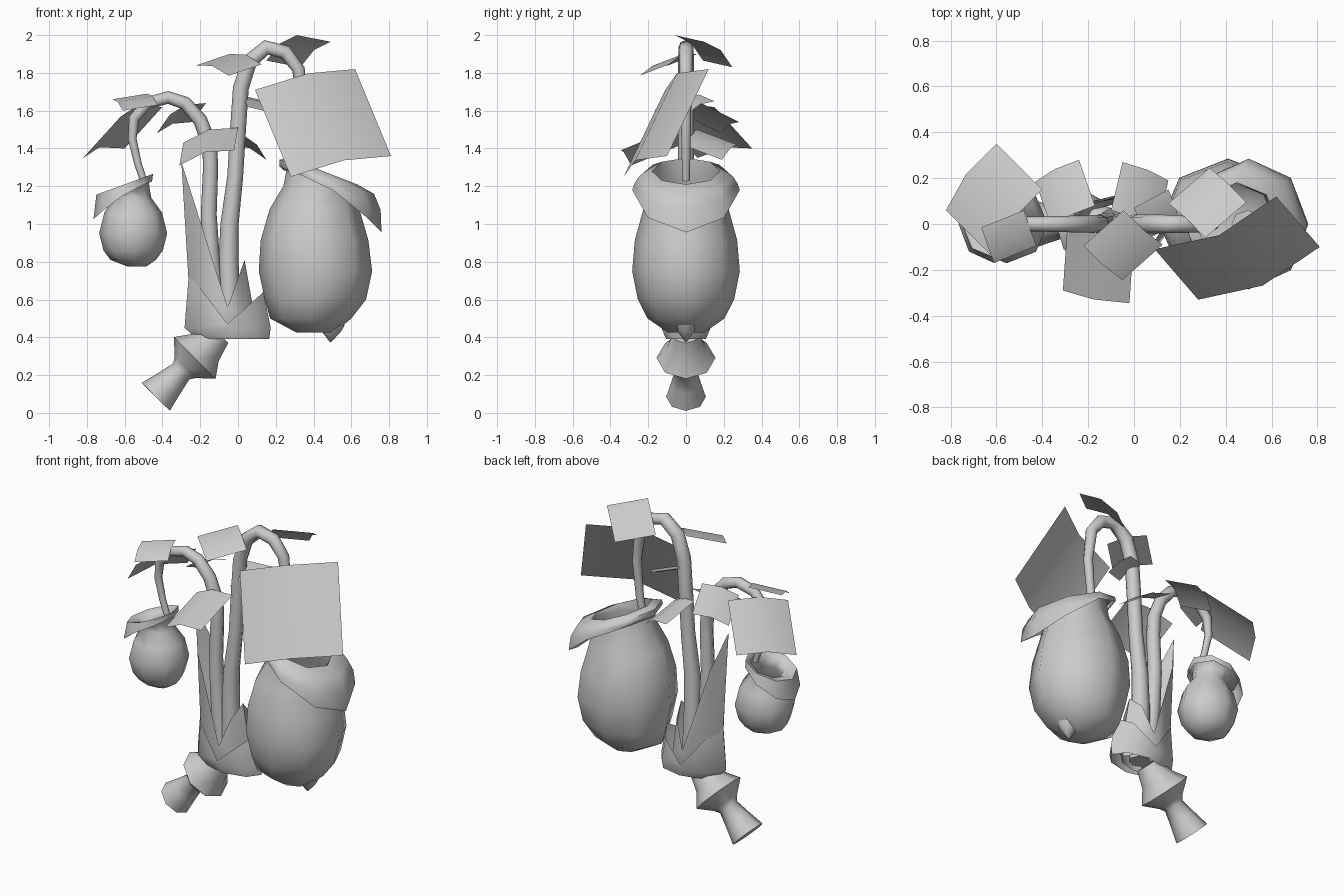
import bpy, bmesh, math
from mathutils import Vector

cube = bpy.data.objects.get("Cube")
if cube:
    bpy.data.objects.remove(cube, do_unlink=True)

GREY = (0.6, 0.6, 0.6, 1.0)
mat = bpy.data.materials.new("plain grey")
mat.use_nodes = True
mat.diffuse_color = GREY
mat.node_tree.nodes["Principled BSDF"].inputs["Base Color"].default_value = GREY

SIDES = 8
ANGLES = [math.tau * i / SIDES for i in range(SIDES)]


def finish(name, bm, angle=60):
    mesh = bpy.data.meshes.new(name)
    bm.to_mesh(mesh)
    bm.free()
    mesh.materials.append(mat)
    obj = bpy.data.objects.new(name, mesh)
    bpy.context.collection.objects.link(obj)
    bpy.ops.object.select_all(action='DESELECT')
    obj.select_set(True)
    bpy.context.view_layer.objects.active = obj
    bpy.ops.object.shade_smooth_by_angle(angle=math.radians(angle))
    return obj


def loft(name, rings, cap_start=False, cap_end=False, angle=60):
    """Skin a list of point rings into one surface."""
    bm = bmesh.new()
    loops = [[bm.verts.new(p) for p in ring] for ring in rings]
    for low, high in zip(loops, loops[1:]):
        for i in range(SIDES):
            j = (i + 1) % SIDES
            bm.faces.new((low[i], low[j], high[j], high[i]))
    if cap_start:
        bm.faces.new(loops[0][::-1])
    if cap_end:
        bm.faces.new(loops[-1])
    bmesh.ops.recalc_face_normals(bm, faces=bm.faces)
    return finish(name, bm, angle)


def level_ring(x, z, rx, ry, tilt=0, droop=0):
    """Horizontal ring, optionally lowered towards +x."""
    return [Vector((x + rx * math.cos(a), ry * math.sin(a),
                    z - tilt * math.cos(a) - droop * math.cos(a) ** 2)) for a in ANGLES]


def tube(name, path, radii):
    """Round tube along a path of (x, z) points in the y = 0 plane."""
    pts = [Vector((x, 0, z)) for x, z in path]
    rings = []
    for i, (p, r) in enumerate(zip(pts, radii)):
        t = (pts[min(i + 1, len(pts) - 1)] - pts[max(i - 1, 0)]).normalized()
        side = Vector((t.z, 0, -t.x))
        rings.append([p + r * (side * math.cos(a) + Vector((0, math.sin(a), 0)))
                      for a in ANGLES])
    return loft(name, rings, True, True)


def leaf(name, a, b, reach, arch=0.11):
    """Square leaf hung from edge a-b, with a raised midrib."""
    a, b, reach = Vector(a), Vector(b), Vector(reach)
    up = (b - a).cross(reach).normalized()
    up = up if up.z > 0 else -up
    mid = (a + b) / 2 + up * arch * (b - a).length
    bm = bmesh.new()
    near = [bm.verts.new(p) for p in (a, mid, b)]
    far = [bm.verts.new(p + reach) for p in (a, mid, b)]
    for i in range(2):
        bm.faces.new((near[i], near[i + 1], far[i + 1], far[i]))
    bm.normal_update()
    if bm.faces[:][0].normal.z < 0:
        bmesh.ops.reverse_faces(bm, faces=bm.faces)
    return finish(name, bm)


def pitcher(name, x0, facing, body, lip):
    """Hanging pot with an open mouth and a lip folded outwards."""
    rings = [level_ring(x, z, r, r * .95) for x, z, r in body]
    rings += [level_ring(*row) for row in lip]
    for ring in rings:
        for p in ring:
            p.x = x0 + facing * p.x
    return loft(name, rings, cap_start=True)


# Pitchers: body rows are (x, z, radius), lip rows are level_ring arguments
pitcher("large_pitcher", .41, 1,
        [(0, .425, .10), (-.025, .5, .215), (0, .6, .268), (0, .75, .30),
         (-.005, .915, .285), (-.005, 1.08, .237), (.02, 1.2, .19)],
        [(.04, 1.28, .18, .18, .07), (.06, 1.25, .25, .25, .09),
         (.077, 1.21, .268, .275, .115, .02), (.09, 1.18, .26, .285, .165, .06)])
pitcher("small_pitcher", -.555, -1,
        [(-.02, .775, .05), (0, .81, .12), (0, .86, .157), (0, .95, .18),
         (0, 1.06, .153), (.005, 1.14, .1)],
        [(.03, 1.2, .11, .11, .04), (.045, 1.21, .15, .15, .055),
         (.055, 1.15, .155, .17, .10, .025)])
loft("pitcher_spur", [level_ring(.495, .465, .07, .06), level_ring(.495, .43, .05, .045),
                      level_ring(.49, .375, .004, .004)], True, True)

# Stems
tube("tall_stem",
     [(-.04, .42), (-.05, .8), (-.045, 1.0), (-.015, 1.25), (0, 1.5), (.015, 1.72), (.06, 1.86),
      (.15, 1.935), (.25, 1.91), (.32, 1.82), (.345, 1.62), (.325, 1.4), (.29, 1.23)],
     [.06, .053, .048, .042, .042, .042, .042, .04, .038, .034, .028, .024, .02])
tube("short_stem",
     [(-.1, .42), (-.14, .8), (-.155, 1.05), (-.145, 1.3), (-.15, 1.42), (-.2, 1.55), (-.28, 1.64),
      (-.37, 1.67), (-.48, 1.64), (-.55, 1.56), (-.56, 1.45), (-.53, 1.32), (-.49, 1.2)],
     [.05, .045, .042, .04, .04, .038, .036, .034, .032, .028, .023, .02, .018])


# Sheaths round the stem base: points at left and right, notches front and back
def sheath(name, base, notch, left, right, width):
    mid = -.055
    top = level_ring(mid, notch, 1, width)
    for p, a in zip(top, ANGLES):
        tip_x, tip_z = right if math.cos(a) > 0 else left
        share = abs(math.cos(a))
        p.x = mid + share * (tip_x - mid)
        p.z = notch + share * (tip_z - notch)
    return loft(name, base + [top], angle=50)


sheath("outer_sheath", [level_ring(-.025, .39, .19, .105), level_ring(-.055, .45, .228, .13)],
       .47, (-.26, .74), (.135, .64), .13)
sheath("inner_sheath", [level_ring(-.07, .41, .15, .09), level_ring(-.08, .5, .17, .115)],
       .56, (-.30, 1.33), (.035, .81), .115)

# Root with a bulge and a flared end
steps = [0, .1, .19, .22, .29, .37, .47]
tube("root", [(-.435 + .71 * t, .085 + .71 * t) for t in steps],
     [.105, .08, .06, .08, .156, .10, .07])

# Leaves on the tall stem
leaf("large_front_leaf", (.09, -.11, 1.71), (.62, .12, 1.82), (.19, -.22, -.46))
leaf("top_front_leaf", (-.045, .06, 1.9), (.125, -.09, 1.845), (-.175, -.155, -.06))
leaf("top_back_leaf", (.15, .09, 1.865), (.31, -.06, 2.0), (.18, .155, -.035))
leaf("middle_back_leaf", (-.1, .06, 1.5), (.1, -.02, 1.42), (.05, .21, -.08))
leaf("small_side_leaf", (0, .07, 1.685), (.05, -.07, 1.62), (.15, .08, -.035))

# Leaves on the short stem
leaf("middle_front_leaf", (-.29, 0, 1.43), (0, -.055, 1.51), (-.02, -.29, -.12))
leaf("short_stem_back_leaf", (-.36, -.015, 1.58), (-.17, .08, 1.64), (-.07, .2, -.1))
leaf("large_back_leaf", (-.62, -.14, 1.57), (-.4, .15, 1.62), (-.2, .2, -.22))
leaf("outer_front_leaf", (-.48, .06, 1.69), (-.425, -.095, 1.63), (-.185, -.075, -.03))
